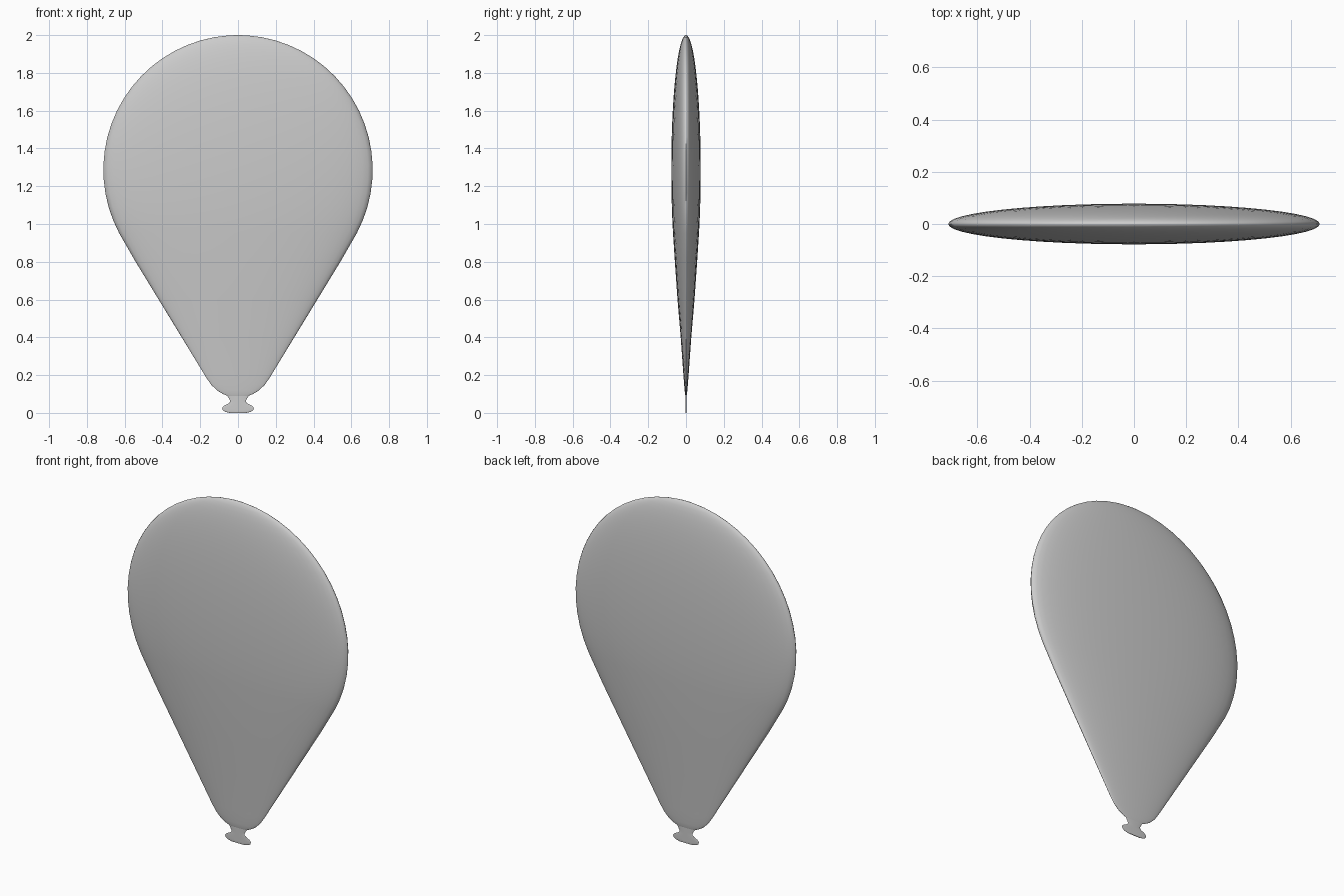
import bpy, bmesh, math

if "Cube" in bpy.data.objects:
    bpy.data.objects.remove(bpy.data.objects["Cube"])

SEG = 48                      # points round each flattened cross-section
CZ, R, T = 1.287, 0.713, 0.078  # bulb centre height, radius, half thickness


def loft(name, rings):
    """Skin elliptical sections given as (z, half width, half thickness)."""
    bm = bmesh.new()
    loops = []
    for z, w, t in rings:
        loops.append([bm.verts.new((w * math.cos(2 * math.pi * i / SEG),
                                    t * math.sin(2 * math.pi * i / SEG), z))
                      for i in range(SEG)])
    for a, b in zip(loops, loops[1:]):
        for i in range(SEG):
            j = (i + 1) % SEG
            bm.faces.new((a[i], a[j], b[j], b[i]))
    bm.faces.new(loops[0][::-1])
    bm.faces.new(loops[-1])
    bmesh.ops.recalc_face_normals(bm, faces=bm.faces)
    me = bpy.data.meshes.new(name)
    bm.to_mesh(me)
    bm.free()
    ob = bpy.data.objects.new(name, me)
    bpy.context.collection.objects.link(ob)
    bpy.ops.object.select_all(action='DESELECT')
    ob.select_set(True)
    bpy.context.view_layer.objects.active = ob
    bpy.ops.object.shade_smooth_by_angle(angle=math.radians(60))
    return ob


# balloon body: rounded foot, straight taper, circular crown
body = [(0.09, 0.055, 0.003), (0.098, 0.075, 0.005), (0.118, 0.11, 0.007),
        (0.15, 0.143, 0.010), (0.19, 0.17, 0.013), (0.40, 0.298, 0.028),
        (0.60, 0.42, 0.045), (0.80, 0.542, 0.059)]
for k in range(-28, 91, 6):
    a = math.radians(min(k, 89.5))
    body.append((CZ + R * math.sin(a), R * math.cos(a), T * math.cos(a)))
body.append((2.0, 0.003, 0.0005))
loft("balloon_body", body)

# thin flared knot under the body
loft("knot", [(0.0, 0.045, 0.002), (0.006, 0.068, 0.003), (0.014, 0.08, 0.003),
              (0.026, 0.084, 0.003), (0.038, 0.074, 0.003),
              (0.05, 0.05, 0.003), (0.06, 0.04, 0.003), (0.072, 0.046, 0.003),
              (0.085, 0.053, 0.003), (0.094, 0.06, 0.003)])
